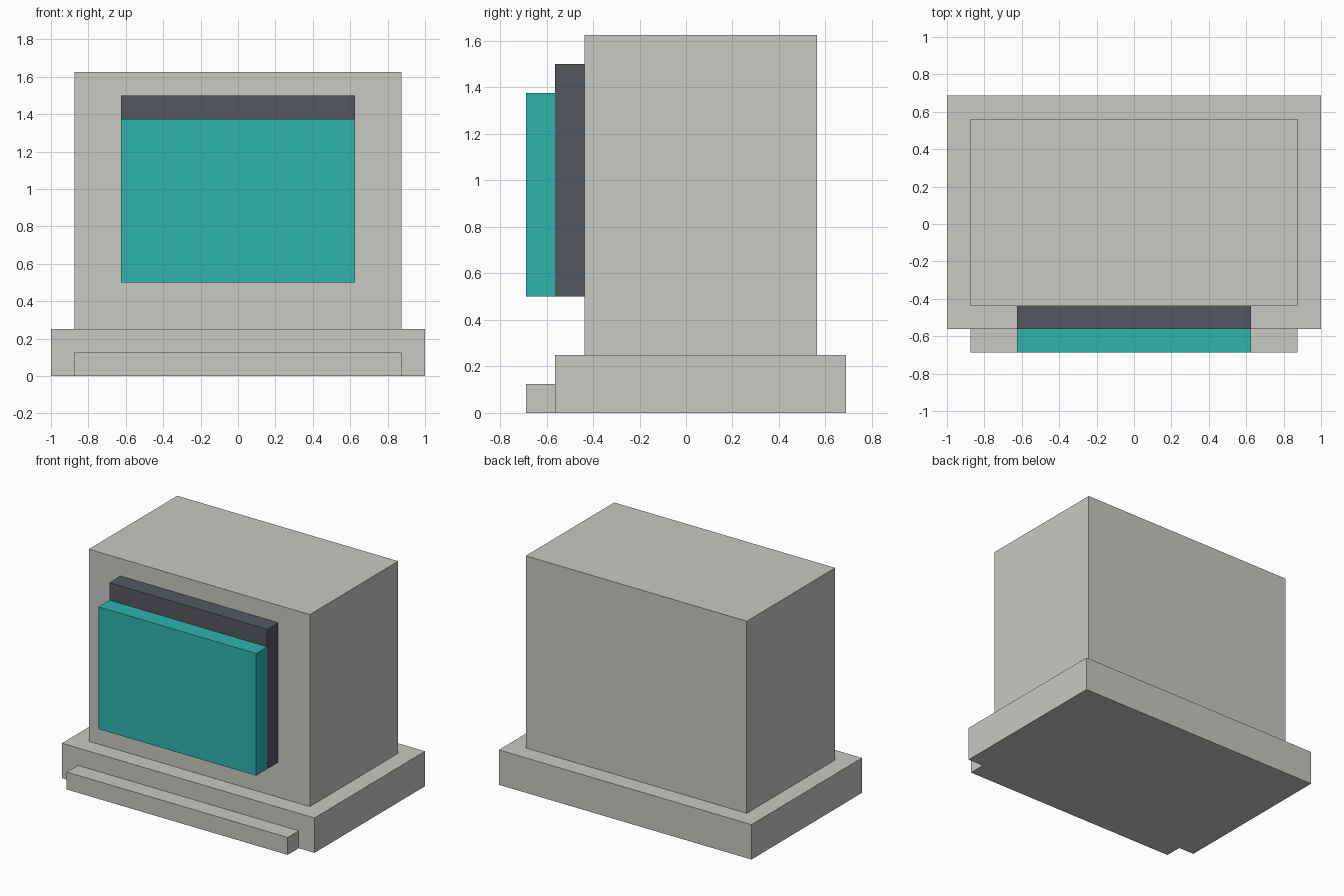
import bpy
import bmesh

if "Cube" in bpy.data.objects:
    bpy.data.objects.remove(bpy.data.objects["Cube"])


def material(name, color):
    m = bpy.data.materials.new(name)
    m.diffuse_color = (*color, 1)
    m.use_nodes = True
    m.node_tree.nodes["Principled BSDF"].inputs["Base Color"].default_value = m.diffuse_color
    return m


grey = material("light grey", (0.578, 0.578, 0.552))
dark = material("dark grey", (0.091, 0.098, 0.117))
teal = material("teal", (0.026, 0.462, 0.413))


def box(name, half_width, y, z, mat):
    """Box symmetric about x = 0, spanning the given y and z ranges."""
    mesh = bpy.data.meshes.new(name)
    bm = bmesh.new()
    bmesh.ops.create_cube(bm, size=1)
    for v in bm.verts:
        v.co.x *= 2 * half_width
        v.co.y = y[0] if v.co.y < 0 else y[1]
        v.co.z = z[0] if v.co.z < 0 else z[1]
    bm.to_mesh(mesh)
    bm.free()
    mesh.materials.append(mat)
    bpy.context.collection.objects.link(bpy.data.objects.new(name, mesh))


# Plinth with a low step at the front
box("base", 1.0, (-0.5625, 0.6875), (0, 0.25), grey)
box("front_step", 0.875, (-0.6875, -0.5625), (0, 0.125), grey)
# Main block
box("body", 0.875, (-0.4375, 0.5625), (0.25, 1.625), grey)
# Stacked front panels
box("screen_backing", 0.625, (-0.5625, -0.4375), (0.5, 1.5), dark)
box("screen", 0.625, (-0.6875, -0.5625), (0.5, 1.375), teal)
